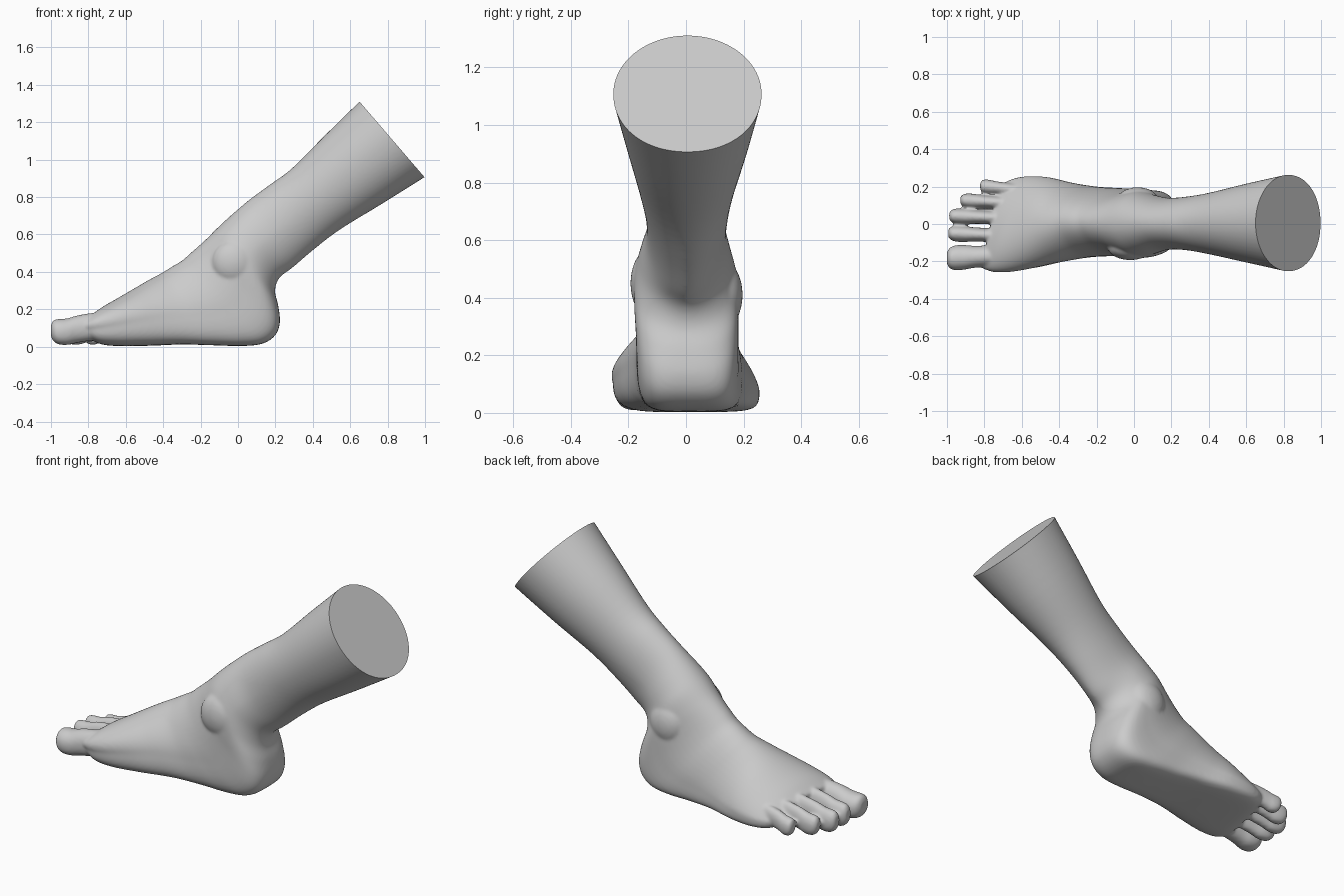
import bpy, bmesh
from math import sin, cos, pi
from mathutils import Vector

if "Cube" in bpy.data.objects:
    bpy.data.objects.remove(bpy.data.objects["Cube"])

N = 56


def clamp(v):
    return max(0.0, min(1.0, v))


def spow(v, e):
    return (abs(v) ** e) * (1 if v >= 0 else -1)


def ring(sec, foot):
    """Closed section between a top point and a bottom point in the side view."""
    tx, tz, bx, bz, yl, yr, n = sec
    k = clamp((-0.1 - tx) / 0.4) if foot else 0
    fore = clamp((-0.4 - tx) / 0.37) if foot else 0
    pts = []
    for i in range(N):
        a = 2 * pi * i / N
        e = 2 / n if sin(a) < 0 else 1.0
        c, s = spow(cos(a), e), spow(sin(a), e)
        t = ((1 + s) / 2) ** (1 + k * (0.5 + 0.3 * cos(a)))
        y = (yl + yr) / 2 + (yr - yl) / 2 * c - 0.07 * fore * max(0, s)
        pts.append((bx + (tx - bx) * t + 0.22 * fore * y, y, bz + (tz - bz) * t))
    return pts


def spline(rows, steps):
    """Catmull-Rom interpolation of section rows."""
    out = []
    for i in range(len(rows) - 1):
        p = [rows[max(0, min(len(rows) - 1, i + j))] for j in (-1, 0, 1, 2)]
        for s in range(steps):
            t = s / steps
            out.append([b + 0.5 * t * (c - a + t * (2 * a - 5 * b + 4 * c - d + t * (3 * (b - c) + d - a)))
                        for a, b, c, d in zip(*p)])
    return out + [rows[-1]]


def loft(bm, rows, foot=False, steps=5):
    rings = [[bm.verts.new(p) for p in ring(r, foot)] for r in spline(rows, steps)]
    for r0, r1 in zip(rings, rings[1:]):
        for i in range(N):
            j = (i + 1) % N
            bm.faces.new((r0[i], r0[j], r1[j], r1[i]))
    bm.faces.new(rings[0])
    bm.faces.new(rings[-1])


bm = bmesh.new()

# Leg, ankle, heel and forefoot: top x,z / bottom x,z / y min,max / squareness
body = [
    (0.69, 1.35, 1.04, 0.933, -0.262, 0.272, 2.1),
    (0.47, 1.135, 0.775, 0.767, -0.208, 0.218, 2.1),
    (0.29, 0.955, 0.545, 0.626, -0.163, 0.168, 2.0),
    (0.17, 0.866, 0.40, 0.515, -0.140, 0.146, 1.9),
    (0.06, 0.785, 0.295, 0.425, -0.138, 0.140, 1.8),
    (-0.04, 0.70, 0.222, 0.368, -0.162, 0.158, 1.8),
    (-0.11, 0.635, 0.198, 0.30, -0.180, 0.176, 2.1),
    (-0.17, 0.575, 0.215, 0.22, -0.180, 0.182, 2.6),
    (-0.22, 0.53, 0.224, 0.13, -0.175, 0.182, 3.0),
    (-0.26, 0.495, 0.198, 0.06, -0.173, 0.182, 3.3),
    (-0.30, 0.46, 0.13, 0.016, -0.172, 0.185, 3.5),
    (-0.35, 0.43, 0.02, 0.004, -0.172, 0.192, 3.4),
    (-0.41, 0.393, -0.14, 0.008, -0.178, 0.20, 3.2),
    (-0.48, 0.355, -0.30, 0.012, -0.200, 0.22, 3.0),
    (-0.56, 0.307, -0.46, 0.006, -0.232, 0.25, 3.0),
    (-0.64, 0.257, -0.60, 0.003, -0.252, 0.255, 3.0),
    (-0.71, 0.212, -0.70, 0.010, -0.250, 0.238, 2.8),
    (-0.765, 0.165, -0.76, 0.035, -0.225, 0.205, 2.3),
]
loft(bm, body, foot=True)

# Toes: root x, tip x, root y, tip y, half width, height scale
toes = [
    (-0.64, -1.00, -0.165, -0.183, 0.064, 1.00),
    (-0.64, -0.993, -0.065, -0.050, 0.041, 0.98),
    (-0.64, -0.988, 0.030, 0.043, 0.040, 0.93),
    (-0.63, -0.928, 0.110, 0.127, 0.037, 0.85),
    (-0.60, -0.823, 0.180, 0.203, 0.037, 0.76),
]
# Toe profile: distance along, top, bottom, width
profile = [(0, .19, .05, .8), (.35, .182, .035, .88), (.6, .168, .022, .92), (.75, .152, .010, 1.03),
           (.88, .148, .012, 1.04), (.96, .142, .028, .85), (1, .118, .055, .5)]
for rx, tx, ry, ty, w, h in toes:
    rows = []
    for s, top, bot, ws in profile:
        x, y = rx + (tx - rx) * s, ry + (ty - ry) * s
        rows.append((x, top * h, x, bot, y - w * ws, y + w * ws, 2.3))
    loft(bm, rows)


# Ankle bones
def ball(loc, size):
    verts = bmesh.ops.create_uvsphere(bm, u_segments=32, v_segments=16, radius=1)['verts']
    bmesh.ops.scale(bm, vec=size, verts=verts)
    bmesh.ops.translate(bm, vec=loc, verts=verts)


ball((-0.02, -0.125, 0.45), (0.12, 0.068, 0.12))
ball((0.02, 0.125, 0.41), (0.11, 0.072, 0.12))

bmesh.ops.recalc_face_normals(bm, faces=bm.faces)
mesh = bpy.data.meshes.new("foot_and_leg")
bm.to_mesh(mesh)
bm.free()
foot = bpy.data.objects.new("foot_and_leg", mesh)
bpy.context.collection.objects.link(foot)

# Fuse the parts into one skin and soften the joins
remesh = foot.modifiers.new("fuse", 'REMESH')
remesh.mode = 'VOXEL'
remesh.voxel_size = 0.008
soften = foot.modifiers.new("soften", 'SMOOTH')
soften.factor = 0.5
soften.iterations = 10
fused = bpy.data.meshes.new_from_object(foot.evaluated_get(bpy.context.evaluated_depsgraph_get()))
foot.modifiers.clear()

# Cut the leg flat at the top
bm = bmesh.new()
bm.from_mesh(fused)
cut = bmesh.ops.bisect_plane(bm, geom=bm.verts[:] + bm.edges[:] + bm.faces[:], plane_co=(0.65, 0, 1.31),
                             plane_no=Vector((0.407, 0, 0.35)).normalized(), clear_outer=True)
bmesh.ops.holes_fill(bm, edges=[e for e in bm.edges if e.is_boundary], sides=0)
bmesh.ops.recalc_face_normals(bm, faces=bm.faces)
bm.to_mesh(fused)
bm.free()
foot.data = fused

bpy.context.view_layer.objects.active = foot
foot.select_set(True)
bpy.ops.object.shade_smooth_by_angle(angle=0.7)
